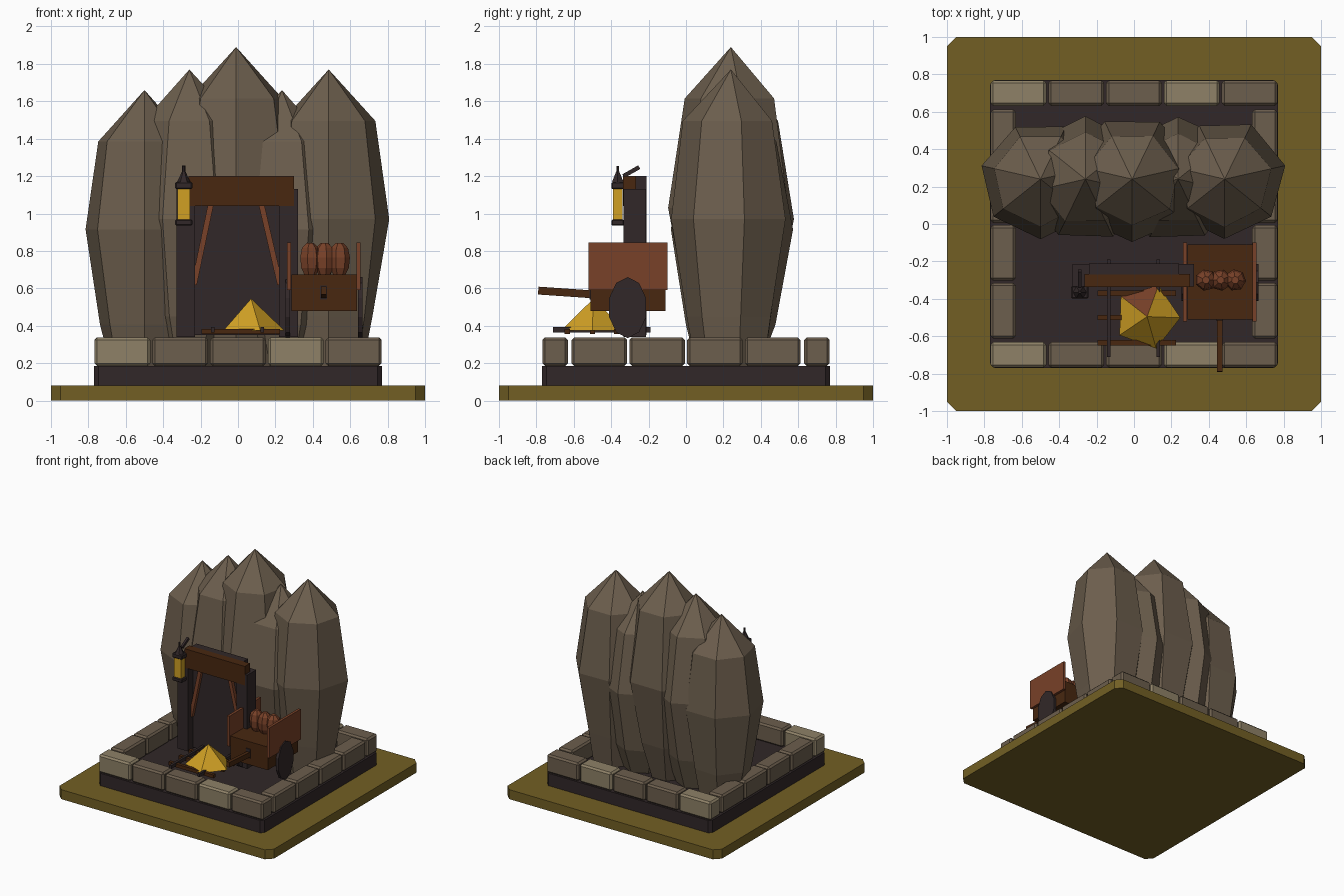
import bpy, bmesh, math, random
from mathutils import Matrix, Vector

if "Cube" in bpy.data.objects:
    bpy.data.objects.remove(bpy.data.objects["Cube"])
random.seed(4)


def mat(name, r, g, b):
    m = bpy.data.materials.new(name)
    m.diffuse_color = [((c / 255 + 0.055) / 1.055) ** 2.4 for c in (r, g, b)] + [1]
    m.use_nodes = True
    m.node_tree.nodes["Principled BSDF"].inputs["Base Color"].default_value = m.diffuse_color
    return m


OCHRE = mat("ochre ground", 114, 95, 36)
DARK = mat("dark timber", 49, 39, 40)
ROCK = mat("rock", 108, 94, 77)
PALE = mat("pale stone", 142, 129, 103)
BROWN = mat("dark brown wood", 72, 39, 16)
RED = mat("red brown wood", 120, 65, 40)
GOLD = mat("gold", 208, 160, 36)


def finish(name, bm, *mats):
    bmesh.ops.recalc_face_normals(bm, faces=bm.faces)
    me = bpy.data.meshes.new(name)
    bm.to_mesh(me)
    bm.free()
    ob = bpy.data.objects.new(name, me)
    for m in mats:
        me.materials.append(m)
    bpy.context.collection.objects.link(ob)
    return ob


def box(name, m, x, y, z, bevel=0, vertical_only=False):
    """Box from (min, max) ranges, optionally chamfered."""
    bm = bmesh.new()
    lo, hi = Vector((x[0], y[0], z[0])), Vector((x[1], y[1], z[1]))
    bmesh.ops.create_cube(bm, size=1, matrix=Matrix.Translation((lo + hi) / 2) @ Matrix.Diagonal((*(hi - lo), 1)))
    if bevel:
        edges = [e for e in bm.edges if not vertical_only
                 or abs(e.verts[0].co.z - e.verts[1].co.z) > 1e-4]
        bmesh.ops.bevel(bm, geom=edges, offset=bevel, segments=1, affect='EDGES')
    return finish(name, bm, m)


def beam(name, m, a, b, w, d):
    """Square bar between two points; w across, d in the other direction."""
    a, b = Vector(a), Vector(b)
    bm = bmesh.new()
    rot = (b - a).to_track_quat('Z', 'Y').to_matrix().to_4x4()
    bmesh.ops.create_cube(bm, size=1, matrix=Matrix.Translation((a + b) / 2) @ rot
                          @ Matrix.Diagonal((w, d, (b - a).length, 1)))
    return finish(name, bm, m)


def lathe(name, m, centre, rings, sides, rot=0, jitter=0):
    """Rings of (z, radius); zero radius makes a point."""
    bm = bmesh.new()
    prev = None
    for z, r in rings:
        if r == 0:
            cur = [bm.verts.new((centre[0], centre[1], z))]
        else:
            cur = []
            for i in range(sides):
                a, q = rot + math.tau * i / sides, r * (1 + random.uniform(-jitter, jitter))
                cur.append(bm.verts.new((centre[0] + q * math.cos(a), centre[1] + q * math.sin(a), z)))
        if prev is None:
            if len(cur) > 1:
                bm.faces.new(cur)
        else:
            for i in range(sides):
                j = (i + 1) % sides
                quad = [prev[i % len(prev)], prev[j % len(prev)], cur[j % len(cur)], cur[i % len(cur)]]
                bm.faces.new(list(dict.fromkeys(quad)))
        prev = cur
    if len(prev) > 1:
        bm.faces.new(prev)
    return finish(name, bm, m)


# Ground plate and plinth
box("ground_plate", OCHRE, (-1, 1), (-1, 1), (0, 0.08), 0.05, True)
box("plinth", DARK, (-0.77, 0.77), (-0.77, 0.77), (0.08, 0.185), 0.025, True)

# Border stones: five along front and back, four along each side
for row, y in (("front", -0.7), ("back", 0.7)):
    for i in range(5):
        x = (i - 2) * 0.309
        box(f"{row}_stone_{i}", PALE if i in (0, 3) else ROCK, (x - 0.149, x + 0.149),
            (y - 0.068, y + 0.068), (0.185, 0.338), 0.014)
for side, x in (("left", -0.7), ("right", 0.7)):
    for i in range(4):
        y = (i - 1.5) * 0.309
        box(f"{side}_stone_{i}", ROCK, (x - 0.068, x + 0.068), (y - 0.148, y + 0.148),
            (0.185, 0.338), 0.014)

# Rock wall: five tall faceted boulders
for i, (x, top, r, foot) in enumerate(((-0.5, 1.66, 0.315, 0.19), (-0.26, 1.77, 0.335, 0.15),
                                       (-0.01, 1.89, 0.345, 0.15), (0.235, 1.66, 0.335, 0.15),
                                       (0.485, 1.77, 0.325, 0.19))):
    low = 0.45 + (top - 1.77) * 0.4
    lathe(f"boulder_{i}", ROCK, (x, 0.24),
          [(0.185, foot), (low, 0.24), ((top + 0.17) / 2, r), (top - 0.275, 0.25), (top, 0)],
          7, 0.22 + 0.45 * (4 - i), 0.03)

# Mine entrance: posts, dark backing, lintel and braces
for side, x in (("left", -0.28), ("right", 0.27)):
    box(f"{side}_post", DARK, (x - 0.05, x + 0.05), (-0.335, -0.215), (0.34, 1.13))
box("entrance_back", DARK, (-0.24, 0.24), (-0.27, -0.21), (0.35, 1.2))
box("lintel", BROWN, (-0.265, 0.30), (-0.338, -0.268), (1.04, 1.2))
beam("left_brace", RED, (-0.145, -0.28, 1.05), (-0.235, -0.28, 0.62), 0.036, 0.03)
beam("right_brace", RED, (0.125, -0.28, 1.05), (0.225, -0.28, 0.62), 0.036, 0.03)

# Lantern on the left post
LX, LY = -0.29, -0.365
box("lantern_glass", GOLD, (LX - 0.034, LX + 0.034), (LY - 0.026, LY + 0.026), (0.965, 1.135))
for n, z in (("base", (0.935, 0.968)), ("cap", (1.13, 1.168))):
    box(f"lantern_{n}", DARK, (LX - 0.046, LX + 0.046), (LY - 0.034, LY + 0.034), z, 0.006)
lathe("lantern_roof", DARK, (LX, LY), [(1.168, 0.036), (1.225, 0.009), (1.255, 0.009)], 6)
beam("lantern_hook", DARK, (LX, -0.335, 1.2), (LX, -0.25, 1.248), 0.02, 0.022)

# Rails and sleepers
for i, x in enumerate((-0.135, 0.13)):
    box(f"rail_{i}", DARK, (x - 0.01, x + 0.01), (-0.71, -0.19), (0.365, 0.392))
for i, y in enumerate((-0.37, -0.5, -0.635)):
    box(f"sleeper_{i}", BROWN, (-0.195, 0.225), (y - 0.014, y + 0.014), (0.355, 0.383))

# Gold heap: five-sided cone with one bare side facing back
heap = lathe("gold_heap", GOLD, (0.07, -0.495), [(0.375, 0.178), (0.545, 0)], 5, math.radians(-2))
heap.data.materials.append(RED)
back = max((p for p in heap.data.polygons if p.normal.z > 0.1),
           key=lambda p: p.normal.y - 0.3 * p.normal.x)
back.material_index = 1

# Cart: body, side boards, wheels, handle
box("cart_body", BROWN, (0.285, 0.635), (-0.51, -0.11), (0.48, 0.675))
for side, x in (("left", 0.273), ("right", 0.645)):
    box(f"cart_{side}_board", RED, (x - 0.011, x + 0.011), (-0.52, -0.10), (0.59, 0.845))
    wheel = lathe(f"cart_{side}_wheel", DARK, (0, 0), [(-0.012, 1), (0.012, 1)], 10)
    wheel.data.transform(Matrix.Translation((x + (0.008 if x > 0.4 else -0.008), -0.312, 0.497))
                         @ Matrix.Diagonal((1, 0.104, 0.163, 1)) @ Matrix.Rotation(math.pi / 2, 4, 'Y'))
box("cart_latch", DARK, (0.438, 0.476), (-0.517, -0.505), (0.54, 0.615))
beam("cart_handle", BROWN, (0.459, -0.79, 0.588), (0.459, -0.5, 0.568), 0.03, 0.042)

# Barrels in the cart
for i, x in enumerate((0.385, 0.463, 0.541)):
    lathe(f"barrel_{i}", RED, (x, -0.3),
          [(0.67, 0.032), (0.71, 0.052), (0.765, 0.058), (0.815, 0.048), (0.843, 0.02)], 7, i * 0.4)
